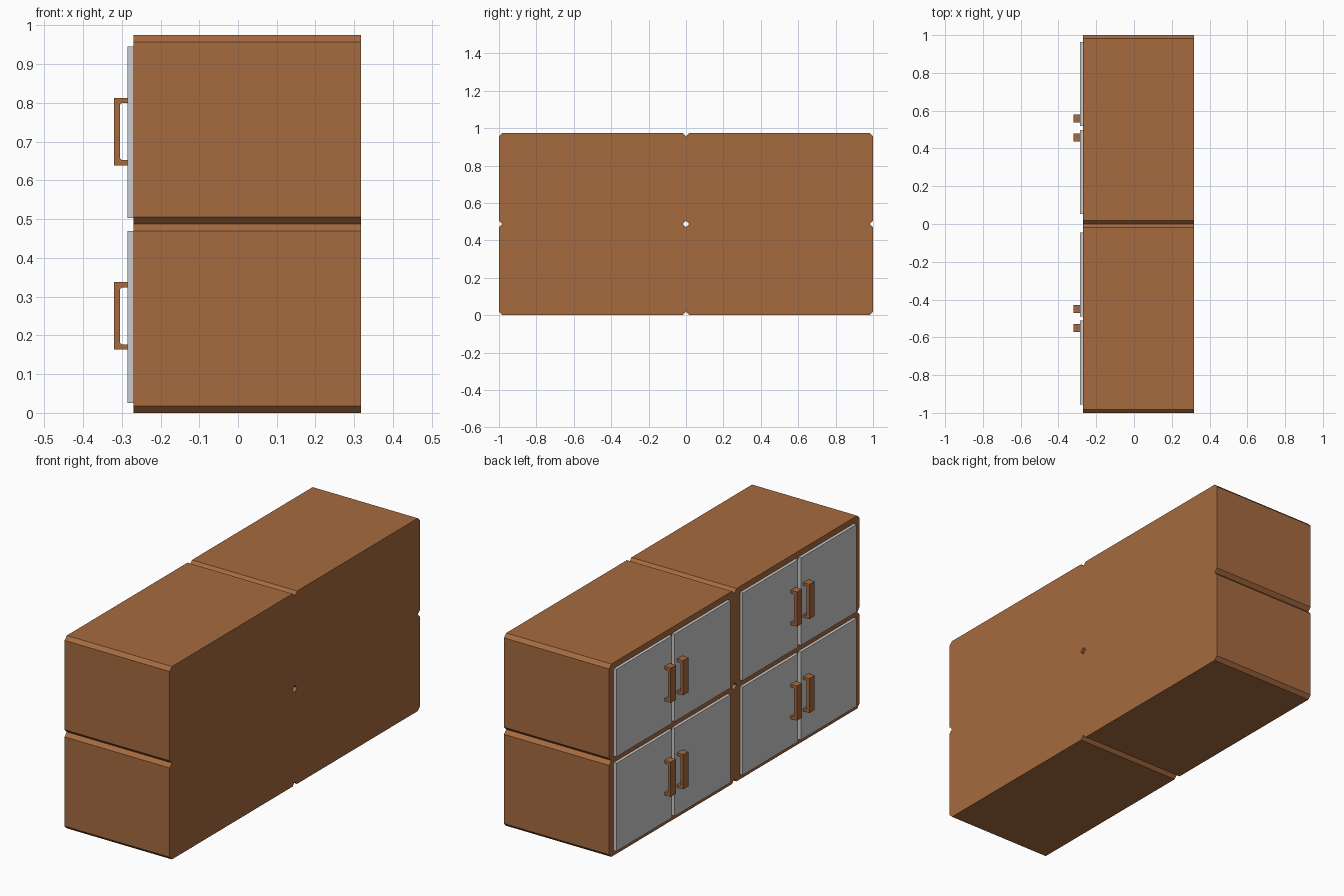
import bpy

if "Cube" in bpy.data.objects:
    bpy.data.objects.remove(bpy.data.objects["Cube"])

wood = bpy.data.materials.new("wood")
wood.diffuse_color = (0.38, 0.145, 0.05, 1)
wood.use_nodes = True
wood.node_tree.nodes["Principled BSDF"].inputs["Base Color"].default_value = wood.diffuse_color


def prism(name, outline, axis, start, end, material=None):
    """Extrude a closed 2D outline along x (outline y,z) or y (outline x,z)."""
    def point(p, t):
        return (t, p[0], p[1]) if axis == "x" else (p[0], t, p[1])
    n = len(outline)
    verts = [point(p, t) for t in (start, end) for p in outline]
    faces = [list(range(n))[::-1], list(range(n, 2 * n))]
    faces += [[i, (i + 1) % n, n + (i + 1) % n, n + i] for i in range(n)]
    if axis == "y":
        faces = [f[::-1] for f in faces]
    mesh = bpy.data.meshes.new(name)
    mesh.from_pydata(verts, [], faces)
    mesh.update()
    obj = bpy.data.objects.new(name, mesh)
    bpy.context.collection.objects.link(obj)
    if material:
        mesh.materials.append(material)
    return obj


H = 0.4875   # height of one cabinet
C = 0.018    # edge chamfer

for row, z in (("lower", 0.0), ("upper", H)):
    for side, y, mid in (("left", 0.0, 0.508), ("right", -1.0, -0.5)):
        tag = f"{row}_{side}"
        # cabinet body with chamfered long edges
        body = [(y + C, z), (y + 1 - C, z), (y + 1, z + C), (y + 1, z + H - C),
                (y + 1 - C, z + H), (y + C, z + H), (y, z + H - C), (y, z + C)]
        prism(f"cabinet_{tag}", body, "x", -0.27, 0.318, wood)

        z0, z1 = z * 0.98 + 0.025, z * 0.975 + 0.47
        h0, h1 = z * 0.975 + 0.163, z * 0.975 + 0.338
        for s, end in ((-1, "a"), (1, "b")):
            # door panel
            a, b = sorted((mid + s * 0.011, mid + s * 0.455))
            prism(f"door_{tag}_{end}", [(a, z0), (b, z0), (b, z1), (a, z1)],
                  "x", -0.285, -0.27)
            # bracket handle
            t, k = 0.014, 0.005
            grip = [(-0.285, h0), (-0.285, h0 + t), (-0.305 + k, h0 + t),
                    (-0.305, h0 + t + k), (-0.305, h1 - t - k),
                    (-0.305 + k, h1 - t), (-0.285, h1 - t), (-0.285, h1),
                    (-0.32, h1), (-0.32, h0)]
            c = mid + s * 0.05
            prism(f"handle_{tag}_{end}", grip[::-1], "y", c - 0.021, c + 0.021, wood)
